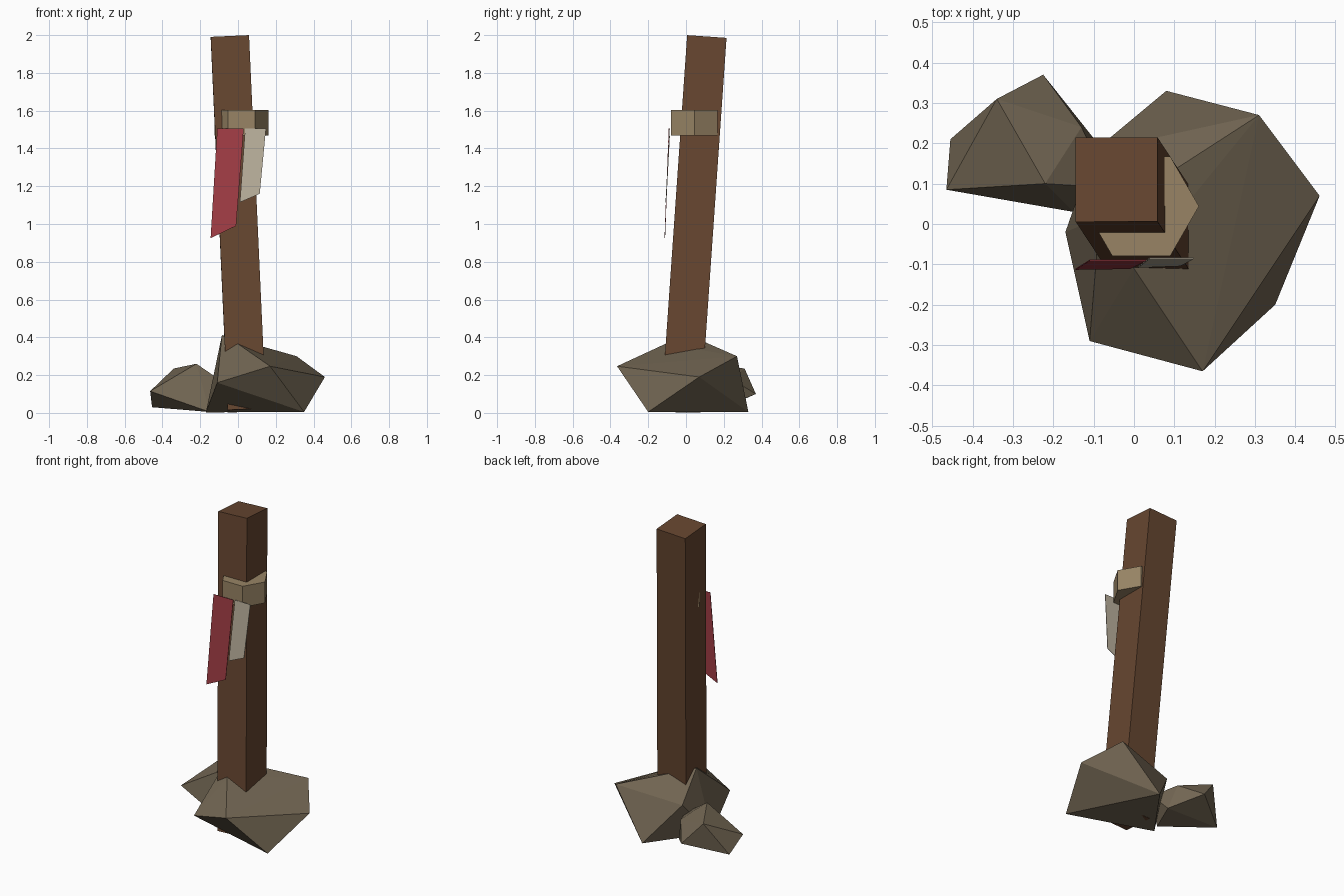
import bpy, bmesh, math
from mathutils import Vector

if "Cube" in bpy.data.objects:
    bpy.data.objects.remove(bpy.data.objects["Cube"])


def material(name, rgb):
    m = bpy.data.materials.new(name)
    lin = [((c / 255 + 0.055) / 1.055) ** 2.4 for c in rgb]
    m.diffuse_color = (*lin, 1)
    m.use_nodes = True
    m.node_tree.nodes["Principled BSDF"].inputs["Base Color"].default_value = m.diffuse_color
    return m


WOOD = material("brown wood", (102, 70, 48))
STONE = material("grey brown stone", (113, 101, 82))
ROPE = material("tan rope", (152, 132, 101))
RED = material("red cloth", (164, 62, 70))
PALE = material("pale cloth", (188, 178, 158))


def finish(bm, name, mat):
    bmesh.ops.recalc_face_normals(bm, faces=bm.faces)
    mesh = bpy.data.meshes.new(name)
    bm.to_mesh(mesh)
    bm.free()
    mesh.materials.append(mat)
    ob = bpy.data.objects.new(name, mesh)
    bpy.context.collection.objects.link(ob)
    return ob


def rock(name, points):
    """Faceted boulder: convex hull of a few corners."""
    bm = bmesh.new()
    for p in points:
        bm.verts.new(p)
    res = bmesh.ops.convex_hull(bm, input=bm.verts)
    loose = [v for v in bm.verts if not v.link_faces]
    bmesh.ops.delete(bm, geom=loose, context='VERTS')
    return finish(bm, name, STONE)


def strip(name, corners, mat):
    """Thin hanging cloth strip."""
    bm = bmesh.new()
    bm.faces.new([bm.verts.new(c) for c in corners])
    ob = finish(bm, name, mat)
    sol = ob.modifiers.new("thickness", 'SOLIDIFY')
    sol.thickness = 0.003
    sol.offset = 0
    return ob


# Leaning square post: end caps are square to the leaning axis
bottom, top = Vector((0.047, -0.027, 0.013)), Vector((-0.043, 0.11, 1.988))
axis = (top - bottom).normalized()
side = Vector((1, 0, 0)) - axis * axis.x
side.normalize()
depth = axis.cross(side)
bm = bmesh.new()
bmesh.ops.create_cube(bm, size=1)
for v in bm.verts:
    end = top if v.co.z > 0 else bottom
    v.co = end + side * v.co.x * 0.203 + depth * v.co.y * 0.209
finish(bm, "post", WOOD)

# Six-sided band tied round the post
bm = bmesh.new()
bmesh.ops.create_cone(bm, cap_ends=True, segments=6, radius1=0.143, radius2=0.143, depth=0.135)
for v in bm.verts:
    a = round(math.atan2(v.co.y, v.co.x) / (math.pi / 6))
    if a % 2:  # make sure corners point along x
        x, y = v.co.x, v.co.y
        v.co.x, v.co.y = y, x
    v.co += Vector((0.018, 0.044, 1.537))
finish(bm, "rope_band", ROPE)

# Cloth strips hanging from the band
strip("red_strip", [(-0.11, -0.09, 1.505), (0.03, -0.09, 1.505),
                    (-0.01, -0.11, 0.99), (-0.145, -0.112, 0.925)], RED)
strip("pale_strip", [(0.038, -0.085, 1.505), (0.148, -0.085, 1.505),
                     (0.115, -0.103, 1.16), (0.01, -0.107, 1.115)], PALE)

# Boulders at the foot
rock("large_rock", [(0.46, 0.07, 0.19), (0.35, -0.20, 0.005), (0.31, 0.27, 0.30),
                    (0.0, -0.11, 0.365), (0.17, -0.365, 0.247), (-0.11, -0.29, 0.16),
                    (-0.17, -0.02, 0.003), (0.08, 0.33, 0.005), (-0.085, 0.015, 0.412),
                    (-0.10, 0.18, 0.24)])
rock("small_rock", [(-0.465, 0.085, 0.115), (-0.455, 0.21, 0.03), (-0.34, 0.31, 0.235),
                    (-0.225, 0.37, 0.10), (-0.22, 0.10, 0.26), (-0.13, 0.24, 0.18),
                    (-0.15, 0.03, 0.005), (-0.09, 0.20, 0.03), (-0.06, 0.09, 0.15)])
